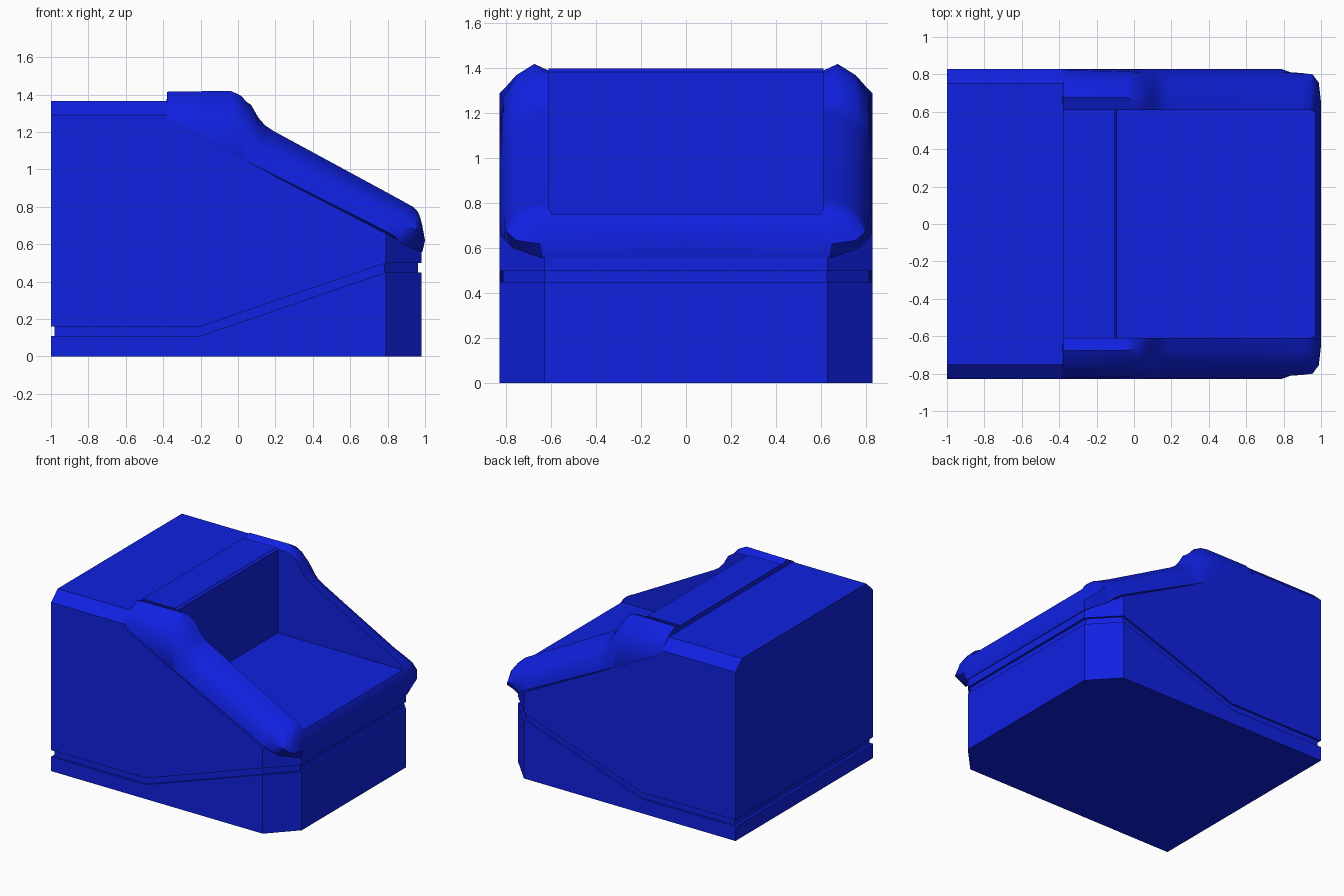
import bpy, bmesh
from mathutils import Vector

if "Cube" in bpy.data.objects:
    bpy.data.objects.remove(bpy.data.objects["Cube"])

blue = bpy.data.materials.new("blue_paint")
blue.diffuse_color = (0.005, 0.015, 0.75, 1)
blue.use_nodes = True
blue.node_tree.nodes["Principled BSDF"].inputs["Base Color"].default_value = blue.diffuse_color


def add_object(name, bm):
    bmesh.ops.recalc_face_normals(bm, faces=bm.faces)
    mesh = bpy.data.meshes.new(name)
    bm.to_mesh(mesh)
    bm.free()
    ob = bpy.data.objects.new(name, mesh)
    bpy.context.collection.objects.link(ob)
    mesh.materials.append(blue)
    return ob


def slice_off(bm, co, no):
    """Remove everything beyond a plane and cap the cut."""
    cut = bmesh.ops.bisect_plane(bm, geom=bm.verts[:] + bm.edges[:] + bm.faces[:],
                                 plane_co=co, plane_no=no, clear_outer=True)
    edges = [g for g in cut["geom_cut"] if isinstance(g, bmesh.types.BMEdge)]
    if edges:
        bmesh.ops.holes_fill(bm, edges=[e for e in bm.edges if e.is_boundary], sides=0)


def prism(name, profile, y, inset=0.0, trim=True):
    """Side profile (x, z) spanning -y..y, with the front and top corners cut off."""
    bm = bmesh.new()
    face = bm.faces.new([bm.verts.new((x, -y, z)) for x, z in profile])
    ext = bmesh.ops.extrude_face_region(bm, geom=[face])
    bmesh.ops.translate(bm, vec=(0, 2 * y, 0),
                        verts=[v for v in ext["geom"] if isinstance(v, bmesh.types.BMVert)])
    bmesh.ops.recalc_face_normals(bm, faces=bm.faces)
    if trim:
        for s in (-1, 1):
            n = Vector((0.2, s * 0.19, 0)).normalized()
            slice_off(bm, Vector((0.98, s * 0.63, 0)) - n * inset, n)
            slice_off(bm, (0, s * 0.83, 1.29), Vector((0, s * 0.075, 0.08)).normalized())
    return add_object(name, bm)


# Lower base, recessed groove band and upper body
prism("base", [(-1, 0), (.98, 0), (.98, .45), (.79, .45), (-.2, .11), (-1, .11)], .83)
prism("groove_band", [(-.98, .1), (-.2, .1), (.79, .44), (.963, .44), (.963, .51),
                      (.79, .51), (-.2, .17), (-.98, .17)], .815, inset=.015)
body = prism("upper_body", [(-1, .16), (-.2, .16), (.79, .5), (.98, .5), (.98, .56),
                            (-.38, 1.26), (-.38, 1.365), (-1, 1.365)], .83)

# Hollow for the open tray
cutter = prism("tray_cutter", [(-.11, .73), (1.2, .73), (1.2, 1.6), (-.11, 1.6)], .62, trim=False)
cutter.hide_render = True
cutter.hide_viewport = True
cut = body.modifiers.new("tray", 'BOOLEAN')
cut.operation = 'DIFFERENCE'
cut.solver = 'EXACT'
cut.object = cutter

# Tray floor and raised block behind it
prism("tray_floor", [(-.2, .6), (.965, .6), (.97, .75), (-.2, .75)], .615, trim=False)
prism("top_block", [(-.38, .7), (-.09, .7), (-.09, 1.385), (-.105, 1.4), (-.38, 1.4)],
      .612, trim=False)


def slope(x):
    return 1.26 - .504 * (x + .38)


def rail(x, inner, crown, shoulder, outer):
    """Rail section at x; each point is (y, z), ending on the body slope."""
    return [(x, *p) for p in (inner, crown, shoulder, outer, (.828, slope(x)))]


def sloped(x, top):
    return rail(x, (.61, top), (.68, top - .02), (.76, top - .065), (.81, top - .14))


# Rim: side rail, rounded front corner and front lip, lofted and mirrored
lip = [(.97, .75), (.975, .74), (.985, .70), (1.0, .62), (.985, .558)]
stations = [
    rail(-.38, (.61, 1.39), (.675, 1.415), (.755, 1.37), (.822, 1.295)),
    rail(-.04, (.61, 1.39), (.675, 1.42), (.755, 1.37), (.815, 1.27)),
    rail(.015, (.61, 1.38), (.66, 1.395), (.75, 1.345), (.812, 1.24)),
    rail(.07, (.61, 1.345), (.665, 1.335), (.755, 1.28), (.81, 1.18)),
    sloped(.11, 1.275), sloped(.145, 1.235), sloped(.19, 1.205), sloped(.79, .88),
    [(.89, .61, .825), (.89, .68, .81), (.89, .76, .77), (.89, .808, .70), (.84, .81, .64)],
    [(.935, .61, .80), (.945, .68, .785), (.95, .75, .75), (.955, .80, .675), (.88, .77, .60)],
    [(.96, .61, .775), (.968, .66, .76), (.977, .72, .73), (.988, .755, .635), (.93, .71, .58)],
    [(x, y, z) for (x, z), y in zip(lip, (.595, .61, .63, .65, .64))],
    [(x, 0, z) for x, z in lip],
]
bm = bmesh.new()
rings = []
for pts in stations:
    bx, by, _ = pts[0]
    rings.append([bm.verts.new(p) for p in pts + [(bx - .02, by, .62)]])
for a, b in zip(rings, rings[1:]):
    for i in range(len(a)):
        j = (i + 1) % len(a)
        bm.faces.new((a[i], a[j], b[j], b[i]))
bm.faces.new(rings[0])
rim = add_object("rim", bm)
mirror = rim.modifiers.new("mirror", 'MIRROR')
mirror.use_axis = (False, True, False)
bpy.context.view_layer.objects.active = rim
rim.select_set(True)
bpy.ops.object.shade_smooth_by_angle(angle=0.6)
